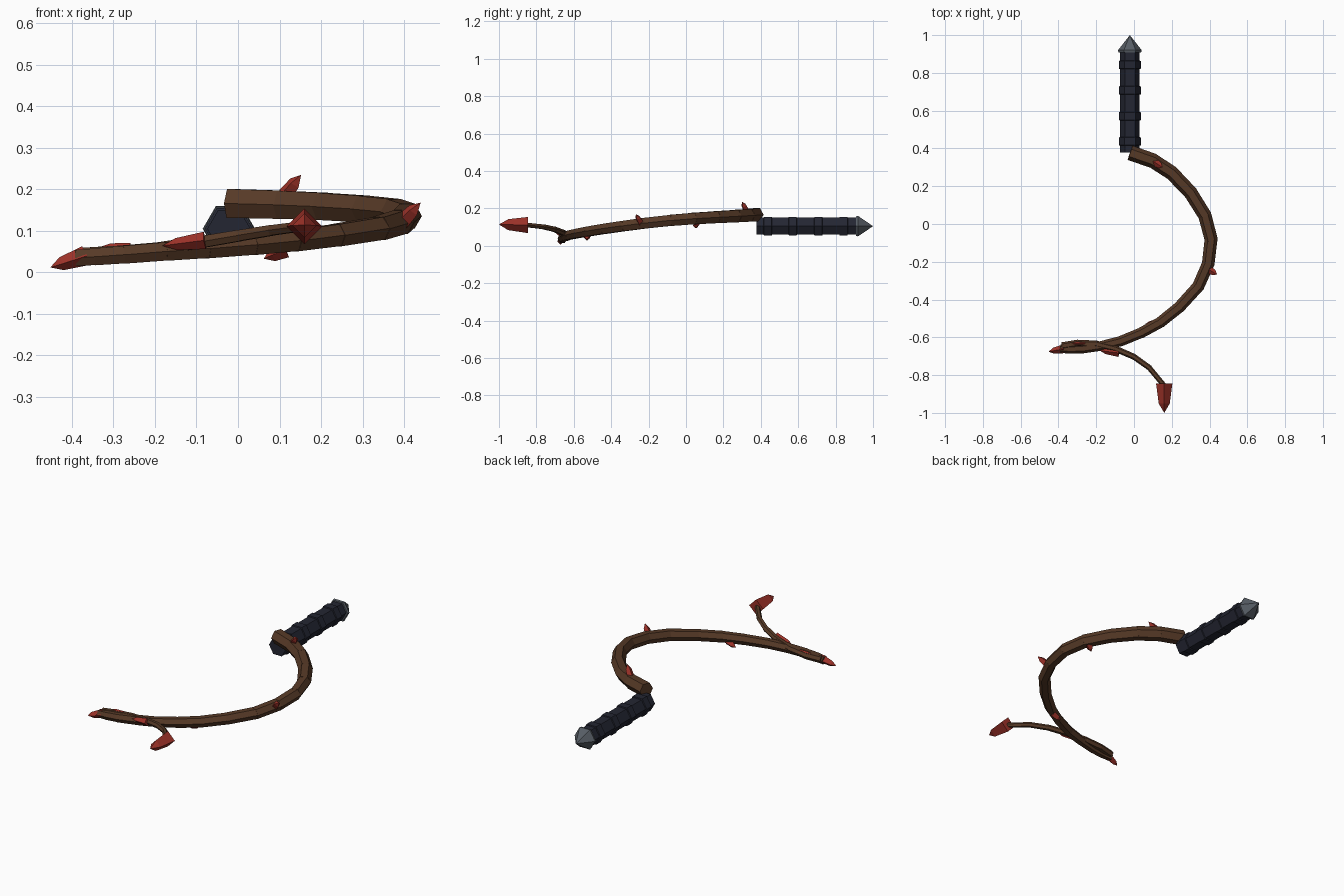
import bpy, bmesh, math
from mathutils import Vector

if "Cube" in bpy.data.objects:
    bpy.data.objects.remove(bpy.data.objects["Cube"])


def material(name, color):
    m = bpy.data.materials.new(name)
    m.diffuse_color = (*color, 1)
    m.use_nodes = True
    m.node_tree.nodes["Principled BSDF"].inputs["Base Color"].default_value = m.diffuse_color
    return m


BARK = material("brown bark", (0.095, 0.042, 0.020))
RED = material("thorn red", (0.34, 0.032, 0.022))
GRIP = material("dark grip", (0.017, 0.019, 0.032))
STEEL = material("grey steel", (0.095, 0.11, 0.13))


def add_loft(bm, origin, direction, profile, sides, turn=0.0):
    """Lofts rings given as (distance, radius) along a direction; radius 0 is a point."""
    t = Vector(direction).normalized()
    up = Vector((0, 0, 1)) if abs(t.z) < 0.95 else Vector((0, 1, 0))
    side = t.cross(up).normalized()
    up = side.cross(t)
    rings = []
    for dist, rad in profile:
        c = Vector(origin) + t * dist
        if rad == 0:
            rings.append([bm.verts.new(c)])
            continue
        angles = [turn + math.tau * i / sides for i in range(sides)]
        rings.append([bm.verts.new(c + (side * math.cos(a) + up * math.sin(a)) * rad)
                      for a in angles])
    for a, b in zip(rings, rings[1:]):
        for i in range(sides):
            j = (i + 1) % sides
            quad = [a[i % len(a)], a[j % len(a)], b[j % len(b)], b[i % len(b)]]
            bm.faces.new(list(dict.fromkeys(quad)))
    for r in (rings[0], rings[-1]):
        if len(r) > 1:
            bm.faces.new(r)


def finish(name, bm, mat):
    bmesh.ops.recalc_face_normals(bm, faces=bm.faces)
    mesh = bpy.data.meshes.new(name)
    bm.to_mesh(mesh)
    bm.free()
    mesh.materials.append(mat)
    bpy.context.collection.objects.link(bpy.data.objects.new(name, mesh))


def loft(name, mat, *args):
    bm = bmesh.new()
    add_loft(bm, *args)
    finish(name, bm, mat)


def segmented_vine(name, points, r0, r1):
    """Chain of slightly overlapping hexagonal segments that tapers along the path."""
    bm = bmesh.new()
    n = len(points) - 1
    for i in range(n):
        a, b = Vector(points[i]), Vector(points[i + 1])
        ra = r0 + (r1 - r0) * i / n
        rb = r0 + (r1 - r0) * (i + 1) / n
        length = (b - a).length
        add_loft(bm, a, b - a, [(-0.006, ra), (length + 0.006, rb + 0.0005)], 6)
    finish(name, bm, BARK)


# Handle: hexagonal grip with four raised collars
HANDLE = (-0.022, 0, 0.105)
grip = [(0.378, 0.052)]
for y in (0.415, 0.548, 0.685, 0.82):
    grip += [(y, 0.052), (y + 0.002, 0.058), (y + 0.043, 0.058), (y + 0.045, 0.052)]
grip.append((0.915, 0.052))
loft("handle_grip", GRIP, HANDLE, (0, 1, 0), grip, 6)

# Pointed pommel
loft("pommel", STEEL, HANDLE, (0, 1, 0), [(0.908, 0.06), (0.92, 0.063), (1.0, 0)], 6)

# Main vine curling from the handle to the forward tip
segmented_vine("main_vine", [
    (-0.015, 0.375, 0.166), (0.10, 0.335, 0.163), (0.20, 0.27, 0.159),
    (0.30, 0.165, 0.153), (0.375, 0.045, 0.146), (0.408, -0.08, 0.136),
    (0.393, -0.21, 0.122), (0.34, -0.33, 0.106), (0.24, -0.44, 0.090),
    (0.14, -0.52, 0.077), (0.04, -0.575, 0.067), (-0.07, -0.62, 0.058),
    (-0.17, -0.645, 0.051), (-0.27, -0.66, 0.043), (-0.34, -0.663, 0.038),
    (-0.385, -0.66, 0.035)], 0.040, 0.022)

# Side branch doubling back from the tip
segmented_vine("side_branch", [
    (-0.375, -0.645, 0.042), (-0.30, -0.632, 0.047), (-0.20, -0.635, 0.056),
    (-0.10, -0.66, 0.071), (0.0, -0.703, 0.088), (0.08, -0.76, 0.101),
    (0.155, -0.85, 0.111)], 0.020, 0.013)

# Large four-sided buds: (name, base, tip, radius)
for name, base, tip, r in (
        ("branch_bud", (0.16, -0.845, 0.111), (0.16, -1.0, 0.114), 0.043),
        ("vine_tip_bud", (-0.368, -0.66, 0.040), (-0.452, -0.676, 0.012), 0.024),
        ("branch_side_bud", (-0.08, -0.683, 0.077), (-0.182, -0.67, 0.064), 0.021),
        ("inner_bud", (-0.26, -0.632, 0.057), (-0.33, -0.632, 0.062), 0.014)):
    d = Vector(tip) - Vector(base)
    loft(name, RED, base, d,
         [(0, r), (d.length * 0.68, r * 0.68), (d.length, 0)], 4)

# Small thorns on the vine: (base, tip)
for i, (base, tip) in enumerate((
        ((0.112, 0.325, 0.185), (0.152, 0.30, 0.235)),
        ((0.365, 0.06, 0.125), (0.335, 0.048, 0.095)),
        ((0.395, -0.24, 0.122), (0.440, -0.268, 0.168)),
        ((0.115, -0.53, 0.055), (0.062, -0.528, 0.033)))):
    d = Vector(tip) - Vector(base)
    loft(f"thorn_{i + 1}", RED, base, d,
         [(0, 0.020), (d.length * 0.6, 0.016), (d.length, 0)], 4)
